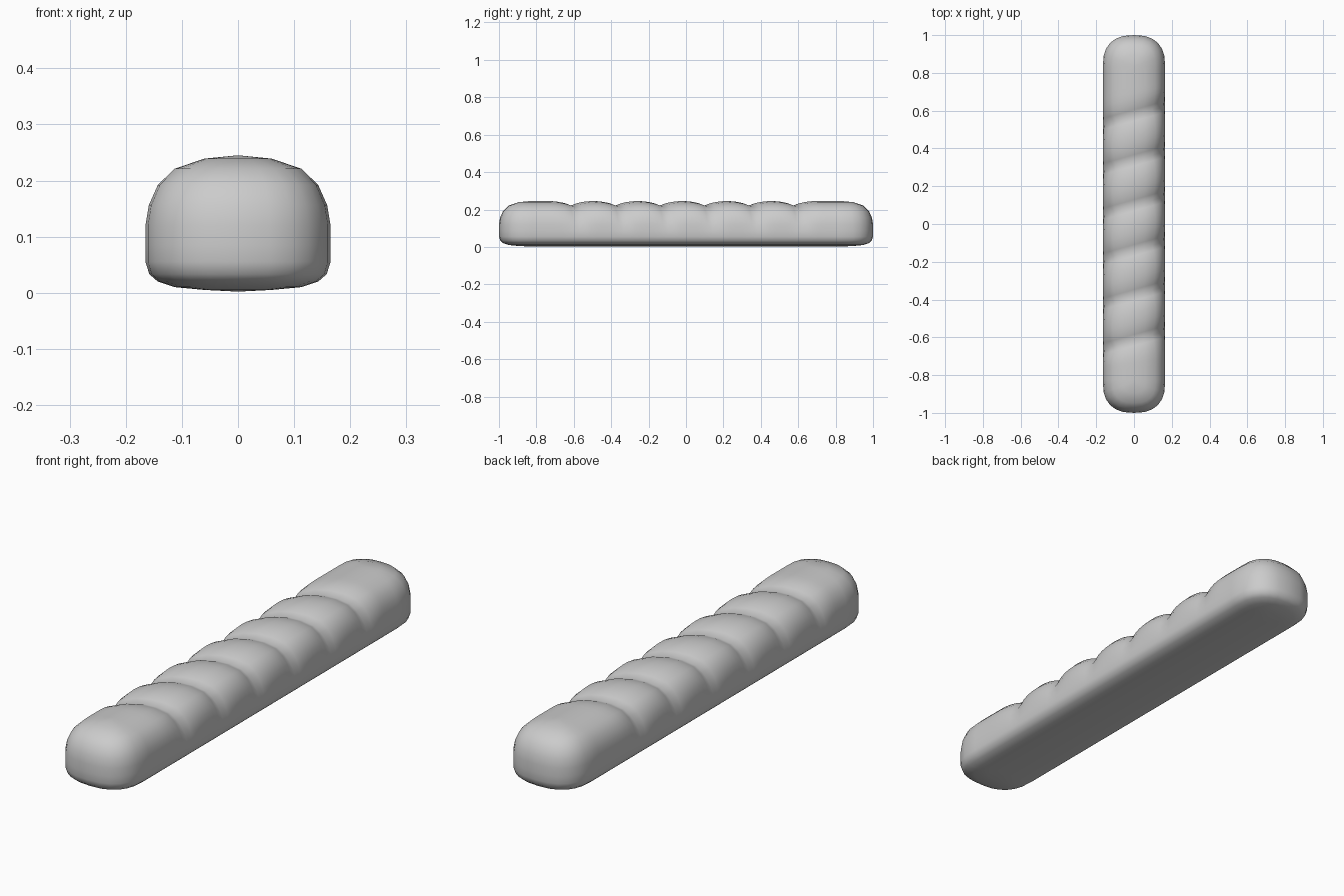
import bpy, bmesh, math

if "Cube" in bpy.data.objects:
    bpy.data.objects.remove(bpy.data.objects["Cube"])

# Half cross-section of the loaf: (half width, height), top to bottom
PROFILE = [(0, .245), (.06, .239), (.113, .221), (.143, .192), (.159, .156),
           (.165, .12), (.165, .085), (.165, .055), (.158, .033), (.143, .02),
           (.113, .01), (.06, .005), (0, .002)]
HALF_W, STRAIGHT = .165, .835
STEP, SHIFT, SLANT = .02975, -.02, .28
CUTS = [SHIFT + STEP * 8 * (i + .5) for i in range(-3, 3)]
CAP_SEGS = 12


def score_depth(y, z):
    """Depth of the slanted cuts, fading down the sides."""
    u = min(abs(y - c) for c in CUTS) / (STEP * 4)
    f = min(1, max(0, (z - .06) / .15))
    return .15 * max(0, 1 - u) ** 2.2 * f * f * (3 - 2 * f)


def side_point(p, z, side, y):
    """Point on the straight part, following the slant of the cuts."""
    k = 1 - score_depth(y, z)
    x = side * p * k
    fade = min(1, (STRAIGHT - abs(y)) / .2)
    return (x, y + SLANT * x * fade, .09 + (z - .09) * k)


def cap_point(p, z, end, a):
    """Point on the rounded end, a superellipse in plan."""
    c, s = math.cos(a), math.sin(a)
    x = math.copysign(abs(c) ** .8, c) * p
    y = STRAIGHT + p * abs(s) ** .8
    return (end * x, end * y, z)


stations = [SHIFT + STEP * k for k in range(-27, 29)]
stations = [-STRAIGHT] + stations + [STRAIGHT]
angles = [math.pi * i / CAP_SEGS for i in range(1, CAP_SEGS)]

# Stack one plan outline per profile point and bridge them
bm = bmesh.new()
rings = []
for p, z in PROFILE:
    pts = [side_point(p, z, 1, y) for y in stations]
    pts += [cap_point(p, z, 1, a) for a in angles]
    pts += [side_point(p, z, -1, y) for y in reversed(stations)]
    pts += [cap_point(p, z, -1, a) for a in angles]
    rings.append([bm.verts.new(v) for v in pts])
n = len(rings[0])
for upper, lower in zip(rings, rings[1:]):
    for i in range(n):
        j = (i + 1) % n
        bm.faces.new((upper[i], lower[i], lower[j], upper[j]))

# Close the top and bottom ridges
bmesh.ops.remove_doubles(bm, verts=bm.verts, dist=.0002)
bmesh.ops.recalc_face_normals(bm, faces=bm.faces)
for f in bm.faces:
    f.smooth = True

mesh = bpy.data.meshes.new("bread_loaf")
bm.to_mesh(mesh)
bm.free()
loaf = bpy.data.objects.new("bread_loaf", mesh)
bpy.context.collection.objects.link(loaf)
